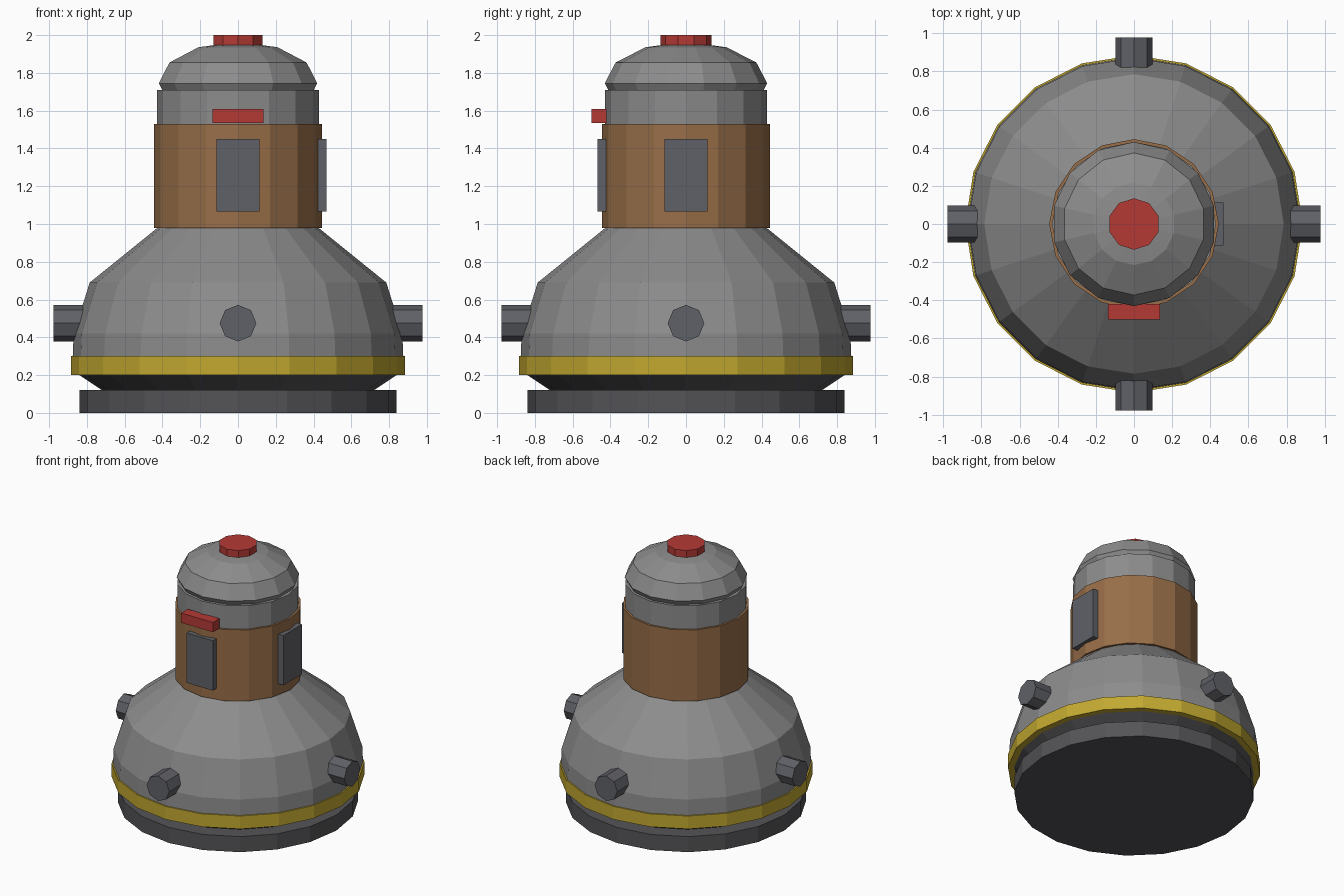
import bpy, bmesh, math
from mathutils import Matrix, Vector

if "Cube" in bpy.data.objects:
    bpy.data.objects.remove(bpy.data.objects["Cube"])


def material(name, r, g, b):
    lin = [((c / 255 + 0.055) / 1.055) ** 2.4 for c in (r, g, b)]
    m = bpy.data.materials.new(name)
    m.diffuse_color = (*lin, 1)
    m.use_nodes = True
    m.node_tree.nodes["Principled BSDF"].inputs["Base Color"].default_value = m.diffuse_color
    return m


GREY = material("light grey", 140, 140, 140)
DARK = material("dark grey", 84, 84, 87)
SLATE = material("slate grey", 96, 97, 103)
BROWN = material("brown", 152, 110, 72)
YELLOW = material("yellow", 194, 168, 48)
RED = material("red", 180, 58, 53)


def finish(name, bm, mat):
    bmesh.ops.recalc_face_normals(bm, faces=bm.faces)
    mesh = bpy.data.meshes.new(name)
    bm.to_mesh(mesh)
    bm.free()
    mesh.materials.append(mat)
    ob = bpy.data.objects.new(name, mesh)
    bpy.context.collection.objects.link(ob)
    return ob


def lathe(name, sides, profile, mat, turn=None):
    """Closed flat-faced solid from (radius, height) points, a corner on +y."""
    bm = bmesh.new()
    rings = []
    for r, z in profile:
        if r == 0:
            rings.append([bm.verts.new((0, 0, z))] * sides)
            continue
        angles = [math.pi / 2 + math.tau * i / sides for i in range(sides)]
        rings.append([bm.verts.new((r * math.cos(a), r * math.sin(a), z)) for a in angles])
    for low, high in zip(rings, rings[1:]):
        for i in range(sides):
            j = (i + 1) % sides
            bm.faces.new(list(dict.fromkeys((low[i], low[j], high[j], high[i]))))
    for ring, (r, z) in zip((rings[0], rings[-1]), (profile[0], profile[-1])):
        if r > 0:
            bm.faces.new(ring)
    if turn:
        bm.transform(turn)
    return finish(name, bm, mat)


def box(name, lo, hi, mat):
    lo, hi = Vector(lo), Vector(hi)
    bm = bmesh.new()
    bmesh.ops.create_cube(bm, size=1)
    bm.transform(Matrix.Translation((lo + hi) / 2) @ Matrix.Diagonal((*(hi - lo), 1)))
    return finish(name, bm, mat)


# Base and bell-shaped body
lathe("base_disc", 20, [(0.84, 0), (0.84, 0.12)], DARK)
lathe("lower_skirt", 20, [(0.72, 0.12), (0.84, 0.2)], DARK)
lathe("body", 20, [(0.84, 0.2), (0.875, 0.3), (0.87, 0.42), (0.785, 0.69), (0.42, 0.985)], GREY)
lathe("yellow_band", 20, [(0.885, 0.2), (0.885, 0.3)], YELLOW)

# Tower
lathe("brown_collar", 16, [(0.445, 0.98), (0.445, 1.53)], BROWN)
lathe("neck", 16, [(0.43, 1.53), (0.43, 1.71)], GREY)

# Dome: half of a flattened sphere, plus one ring below its widest line
dome = [(0.43 * math.cos(math.radians(a)), 1.745 + 0.22 * math.sin(math.radians(a)))
        for a in (-30, 0, 30, 60)] + [(0, 1.965)]
lathe("dome", 14, dome, GREY)
lathe("top_cap", 10, [(0.135, 1.92), (0.135, 2.0)], RED)

# Four stub nozzles around the body
for i, side in enumerate(("front", "right", "back", "left")):
    turn = (Matrix.Translation((0, 0, 0.475))
            @ Matrix.Rotation(i * math.pi / 2, 4, 'Z')
            @ Matrix.Rotation(math.pi / 2, 4, 'X'))
    lathe(side + "_nozzle", 8, [(0.097, 0.76), (0.097, 0.977)], SLATE, turn)

# Windows on the front and right, with a red visor over the front one
box("front_window", (-0.113, -0.468, 1.065), (0.113, -0.41, 1.45), SLATE)
box("right_window", (0.41, -0.113, 1.065), (0.468, 0.113, 1.45), SLATE)
box("front_visor", (-0.136, -0.5, 1.535), (0.136, -0.42, 1.61), RED)
